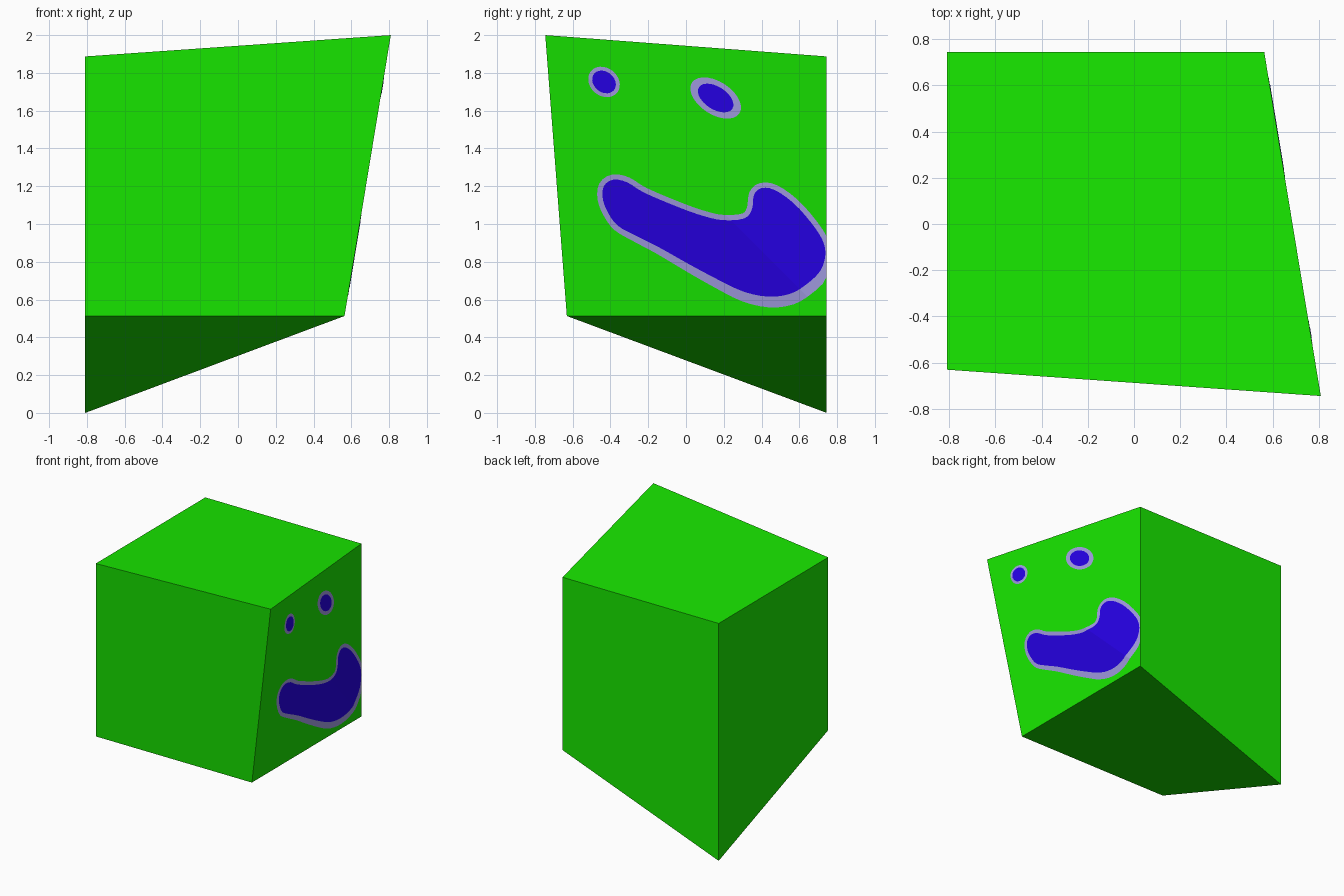
import bpy, bmesh
from math import cos, sin, pi, radians
from mathutils import Vector

old = bpy.data.objects.get("Cube")
if old:
    bpy.data.objects.remove(old, do_unlink=True)

# Body extents and the pulled-out top corner
LEFT, RIGHT, FRONT, BACK, LOW, HIGH = -0.809, 0.564, -0.631, 0.745, 0.513, 1.887
PEAK = Vector((0.809, -0.745, 2.0))


def material(name, color):
    m = bpy.data.materials.new(name)
    m.use_nodes = True
    m.diffuse_color = (*color, 1)
    m.node_tree.nodes["Principled BSDF"].inputs["Base Color"].default_value = (*color, 1)
    return m


green = material("bright_green", (0.009, 0.8, 0.0))
blue = material("deep_blue", (0.02, 0.0, 0.8))
lavender = material("lavender", (0.37, 0.34, 0.77))


def finish(bm, name, mat):
    mesh = bpy.data.meshes.new(name)
    bm.to_mesh(mesh)
    bm.free()
    mesh.materials.append(mat)
    obj = bpy.data.objects.new(name, mesh)
    bpy.context.collection.objects.link(obj)
    return obj


# Body: a box with one top corner pulled out and the opposite bottom corner pulled down
bm = bmesh.new()
bmesh.ops.create_cube(bm, size=2)
for v in bm.verts:
    x, y, z = v.co
    if x > 0 and y < 0 and z > 0:
        v.co = PEAK
    elif x < 0 and y > 0 and z < 0:
        v.co = (LEFT, BACK, 0)
    else:
        v.co = (RIGHT if x > 0 else LEFT, BACK if y > 0 else FRONT, HIGH if z > 0 else LOW)
finish(bm, "body", green)


def side_x(y, z):
    """Position of the folded side surface at a given y and z."""
    fold = min((BACK - y) / (BACK - PEAK.y), (z - LOW) / (PEAK.z - LOW))
    return RIGHT + (PEAK.x - RIGHT) * fold


def plate(name, outline, mat, lift):
    """Thin painted shape that follows the fold of the side."""
    bm = bmesh.new()
    face = bm.faces.new([bm.verts.new((0, min(y, BACK), z)) for y, z in outline])
    face.normal_update()
    if face.normal.x < 0:
        face.normal_flip()
    bmesh.ops.triangulate(bm, faces=bm.faces[:])
    bmesh.ops.bisect_plane(bm, geom=bm.verts[:] + bm.edges[:] + bm.faces[:], dist=1e-5,
                           plane_co=(0, BACK, LOW),
                           plane_no=(0, PEAK.z - LOW, BACK - PEAK.y))
    for v in bm.verts:
        v.co.x = side_x(v.co.y, v.co.z) + lift
    finish(bm, name, mat)


def ellipse(cy, cz, a, b, tilt, n=28):
    c, s = cos(radians(tilt)), sin(radians(tilt))
    ring = [(a * cos(2 * pi * i / n), b * sin(2 * pi * i / n)) for i in range(n)]
    return [(cy + u * c - w * s, cz + u * s + w * c) for u, w in ring]


def smooth_loop(points, steps=3):
    """Closed curve through the points."""
    p, out = [Vector(q) for q in points], []
    n = len(p)
    for i in range(n):
        a, b, c, d = p[i - 1], p[i], p[(i + 1) % n], p[(i + 2) % n]
        for k in range(steps):
            t = k / steps
            out.append(b + (c - a) * t / 2 + (a * 2 - b * 5 + c * 4 - d) * t * t / 2
                       + (b * 3 - a - c * 3 + d) * t ** 3 / 2)
    return out


def widen(loop):
    """Outline pushed outward, thicker along the lower right."""
    out = []
    for i, q in enumerate(loop):
        t = (loop[(i + 1) % len(loop)] - loop[i - 1]).normalized()
        normal = Vector((-t.y, t.x))
        width = 0.028 + 0.034 * max(0, -normal.y) * max(0, q.x + 0.4)
        out.append(q + normal * width)
    return out


# Eyes: blue spots with pale rims
for name, y, z, a, b, rim_a, rim_b, tilt in (
        ("small_eye", -0.434, 1.752, 0.068, 0.054, 0.09, 0.074, -40),
        ("large_eye", 0.157, 1.667, 0.105, 0.06, 0.15, 0.087, -33)):
    plate(name + "_rim", ellipse(y, z, rim_a, rim_b, tilt), lavender, 0.0012)
    plate(name, ellipse(y, z, a, b, tilt), blue, 0.0024)

# Mouth: crooked grin with a pale rim
mouth = smooth_loop([
    (-.44, 1.13), (-.435, 1.2), (-.385, 1.235), (-.31, 1.22), (-.22, 1.165), (-.03, 1.085),
    (.1, 1.04), (.2, 1.02), (.31, 1.03), (.35, 1.08), (.36, 1.155), (.4, 1.19),
    (.47, 1.18), (.57, 1.11), (.66, 1.01), (.72, .92), (.738, .84), (.71, .75),
    (.63, .675), (.55, .63), (.44, .615), (.31, .64), (.18, .7), (.02, .785),
    (-.14, .875), (-.27, .94), (-.36, .99), (-.41, 1.055)])
plate("mouth_rim", widen(mouth), lavender, 0.0012)
plate("mouth", mouth, blue, 0.0024)
